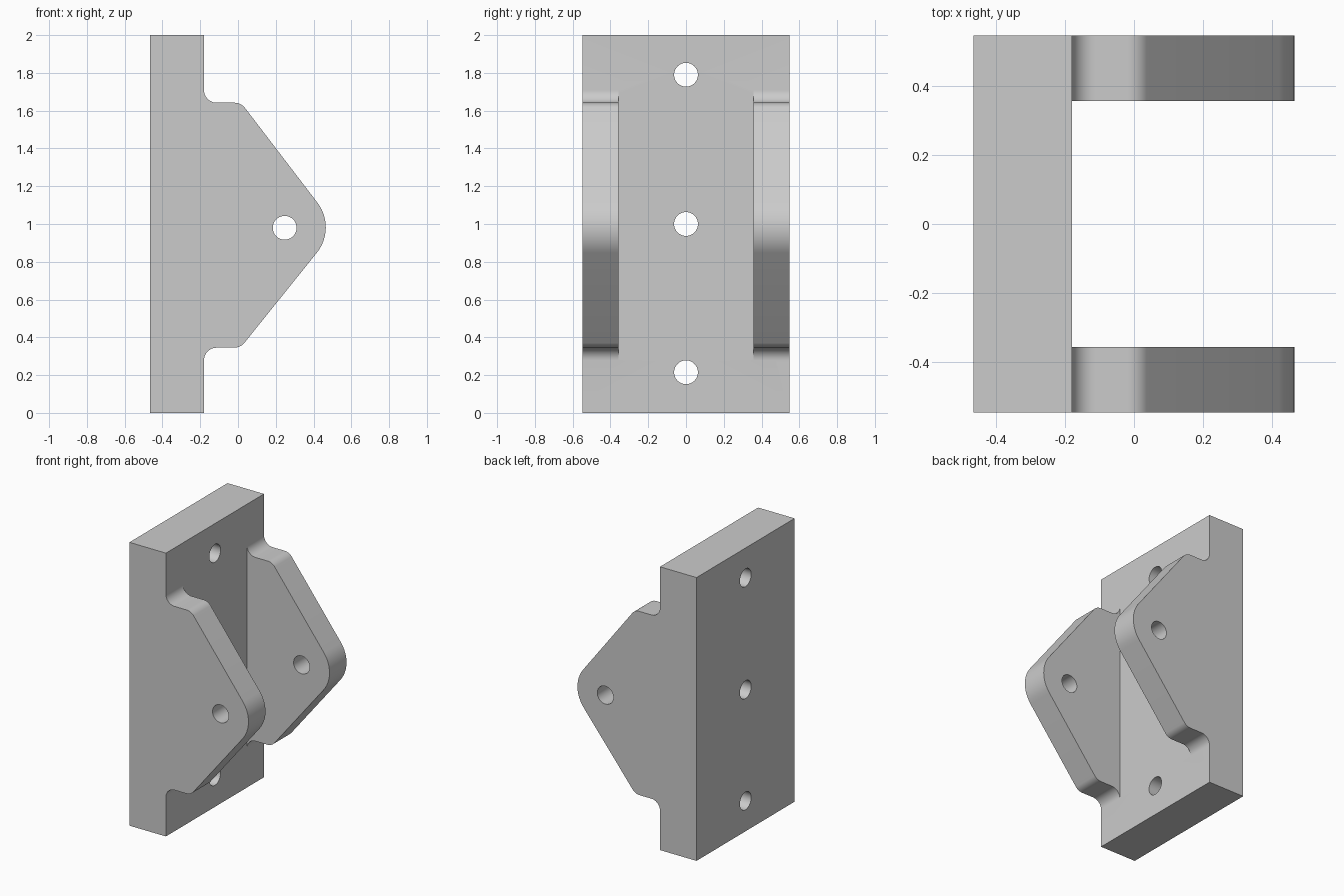
import bpy, bmesh
from math import pi, sin, cos, tan
from mathutils import Vector, Matrix, Euler

default = bpy.data.objects.get("Cube")
if default:
    bpy.data.objects.remove(default, do_unlink=True)

# One plain grey metal
metal = bpy.data.materials.new("grey_metal")
metal.use_nodes = True
metal.diffuse_color = (0.6, 0.6, 0.6, 1)
metal.node_tree.nodes["Principled BSDF"].inputs["Base Color"].default_value = (0.6, 0.6, 0.6, 1)

HOLE = 0.063
PLATE_BACK, PLATE_FACE = -0.465, -0.18
HALF_WIDTH, LUG_THICK = 0.547, 0.19


def circle(cx, cy, r=HOLE, n=40):
    return [(cx + r * cos(2 * pi * i / n), cy + r * sin(2 * pi * i / n)) for i in range(n)]


def rounded(corners, steps=12):
    """Outline from (x, y, radius) corners, each with its own fillet."""
    out = []
    for i, (x, y, r) in enumerate(corners):
        p = Vector((x, y))
        if r == 0:
            out.append(tuple(p))
            continue
        a = (Vector(corners[i - 1][:2]) - p).normalized()
        b = (Vector(corners[(i + 1) % len(corners)][:2]) - p).normalized()
        half = a.angle(b) / 2
        centre = p + (a + b).normalized() * (r / sin(half))
        start = p + a * (r / tan(half)) - centre
        sweep = (p + b * (r / tan(half)) - centre).angle_signed(start)
        for k in range(steps + 1):
            v = Matrix.Rotation(sweep * k / steps, 2) @ start
            out.append(tuple(centre + v))
    return out


def extrude_profile(name, loops, depth, rotation, offset):
    """Solid from an outline and its holes, extruded to both sides."""
    curve = bpy.data.curves.new(name + "_profile", "CURVE")
    curve.dimensions, curve.fill_mode, curve.extrude = "2D", "BOTH", depth / 2
    for loop in loops:
        spline = curve.splines.new("POLY")
        spline.points.add(len(loop) - 1)
        for point, (x, y) in zip(spline.points, loop):
            point.co = (x, y, 0, 1)
        spline.use_cyclic_u = True
    helper = bpy.data.objects.new(name + "_profile", curve)
    bpy.context.collection.objects.link(helper)
    graph = bpy.context.evaluated_depsgraph_get()
    mesh = bpy.data.meshes.new_from_object(helper.evaluated_get(graph))
    bpy.data.objects.remove(helper)
    mesh.transform(Matrix.Translation(offset) @ Euler(rotation).to_matrix().to_4x4())
    bm = bmesh.new()
    bm.from_mesh(mesh)
    bmesh.ops.remove_doubles(bm, verts=bm.verts, dist=0.0005)
    bmesh.ops.recalc_face_normals(bm, faces=bm.faces)
    bm.to_mesh(mesh)
    bm.free()
    mesh.materials.clear()
    mesh.materials.append(metal)
    obj = bpy.data.objects.new(name, mesh)
    bpy.context.collection.objects.link(obj)
    return obj


# Mounting plate with three bolt holes
w = HALF_WIDTH
plate_loops = [[(-w, 0), (w, 0), (w, 2), (-w, 2)]] + [circle(0, z) for z in (0.215, 1.0, 1.79)]
bracket = extrude_profile("clevis_bracket", plate_loops, PLATE_FACE - PLATE_BACK,
                          (pi / 2, 0, pi / 2), ((PLATE_FACE + PLATE_BACK) / 2, 0, 0))

# Pair of pointed lugs with a pin hole, rooted inside the plate
root = PLATE_FACE - 0.1
low, high = 0.345, 1.642
lug_outline = rounded([
    (root, low - 0.08, 0), (PLATE_FACE, low - 0.08, 0),
    (PLATE_FACE, low, 0.067), (0.013, low, 0.07),
    (0.523, 0.979, 0.215),
    (0.016, high, 0.07), (PLATE_FACE, high, 0.067),
    (PLATE_FACE, high + 0.08, 0), (root, high + 0.08, 0)])
lugs = []
for name, side in (("front_lug", -1), ("back_lug", 1)):
    lugs.append(extrude_profile(name, [lug_outline, circle(0.247, 0.98)], LUG_THICK,
                                (pi / 2, 0, 0), (0, side * (w - LUG_THICK / 2), 0)))

# Fuse the lugs and plate into one solid
for lug in lugs:
    union = bracket.modifiers.new("fuse_" + lug.name, "BOOLEAN")
    union.operation, union.solver, union.object = "UNION", "EXACT", lug
graph = bpy.context.evaluated_depsgraph_get()
fused = bpy.data.meshes.new_from_object(bracket.evaluated_get(graph))
bracket.modifiers.clear()
bracket.data = fused
for lug in lugs:
    bpy.data.objects.remove(lug)

# Smooth fillets and bores, sharp edges elsewhere
bpy.ops.object.select_all(action="DESELECT")
bracket.select_set(True)
bpy.context.view_layer.objects.active = bracket
bpy.ops.object.shade_smooth_by_angle(angle=pi / 6)
